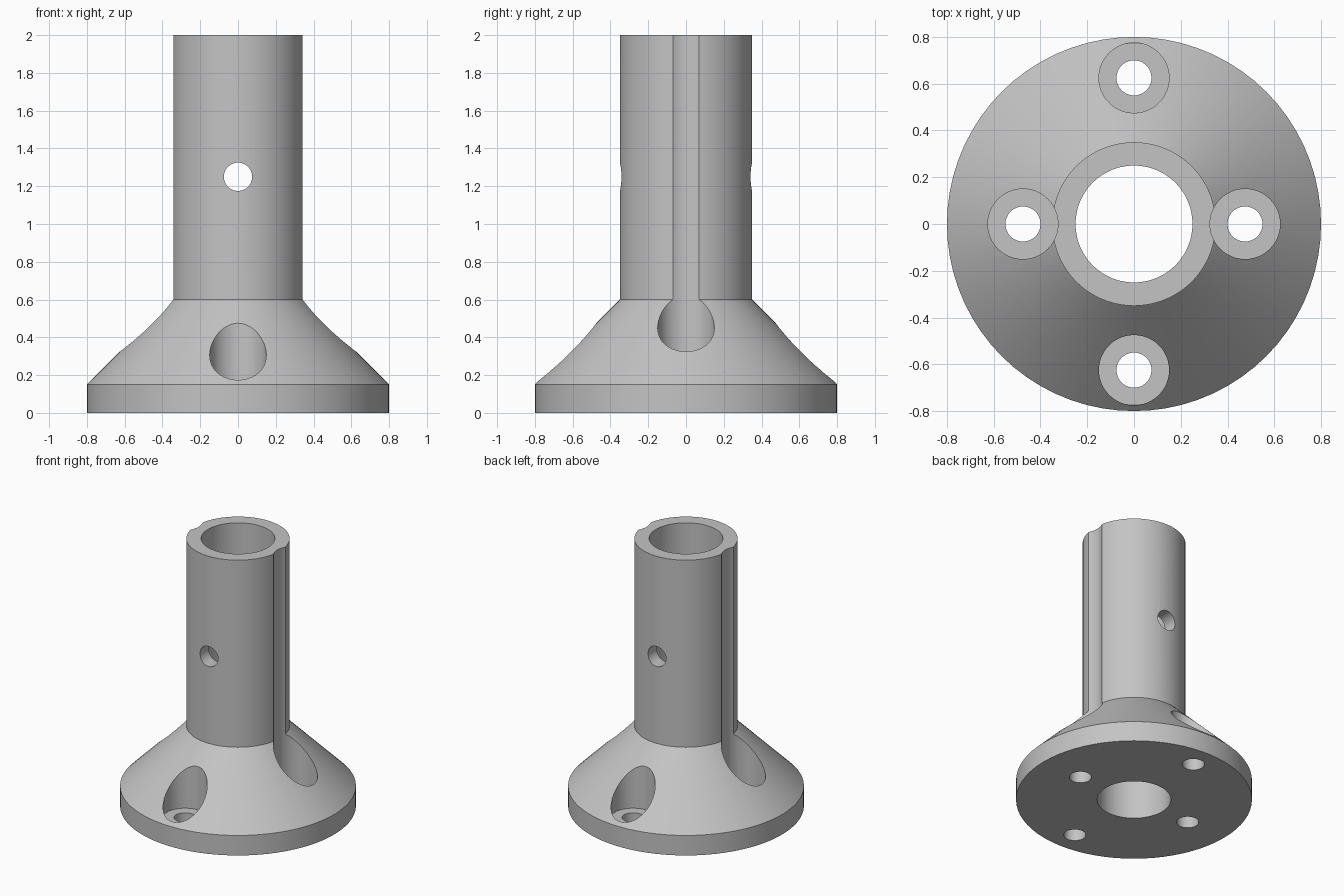
import bpy, bmesh, math
from mathutils import Matrix

cube = bpy.data.objects.get("Cube")
if cube:
    bpy.data.objects.remove(cube, do_unlink=True)

grey = bpy.data.materials.new("plain grey")
grey.use_nodes = True
grey.diffuse_color = (0.55, 0.55, 0.55, 1)
grey.node_tree.nodes["Principled BSDF"].inputs["Base Color"].default_value = (0.55, 0.55, 0.55, 1)


def lathe(name, profile, sides, matrix=Matrix(), closed=False):
    """Revolve (radius, height) points about z; cap both ends unless closed."""
    bm = bmesh.new()
    rings = [[bm.verts.new((r * math.cos(2 * math.pi * i / sides),
                            r * math.sin(2 * math.pi * i / sides), z))
              for i in range(sides)] for r, z in profile]
    pairs = list(zip(rings, rings[1:]))
    if closed:
        pairs.append((rings[-1], rings[0]))
    else:
        bm.faces.new(rings[0])
        bm.faces.new(rings[-1])
    for a, b in pairs:
        for i in range(sides):
            j = (i + 1) % sides
            bm.faces.new((a[i], a[j], b[j], b[i]))
    bm.transform(matrix)
    bmesh.ops.recalc_face_normals(bm, faces=bm.faces)
    mesh = bpy.data.meshes.new(name)
    bm.to_mesh(mesh)
    bm.free()
    mesh.materials.append(grey)
    obj = bpy.data.objects.new(name, mesh)
    bpy.context.collection.objects.link(obj)
    return obj


# Flanged tube: bore, disc rim, cone and upright pipe
body = lathe("flanged_tube", [(0.25, 0), (0.8, 0), (0.8, 0.15), (0.35, 0.6),
                              (0.35, 2), (0.25, 2)], 72, closed=True)

# Counterbored screw holes, open upward; the side pair also grooves the pipe
screw = [(0.075, -0.1), (0.075, 0.15), (0.15, 0.15), (0.15, 2.1)]
cutters = [lathe("screw_hole_cutter", screw, 48, Matrix.Translation((x, y, 0)))
           for x, y in ((0.475, 0), (-0.475, 0), (0, 0.625), (0, -0.625))]

# Cross pin hole through the pipe, front to back
cutters.append(lathe("pin_hole_cutter", [(0.075, -0.6), (0.075, 0.6)], 48,
                     Matrix.Translation((0, 0, 1.25)) @ Matrix.Rotation(math.pi / 2, 4, 'X')))

bpy.ops.object.select_all(action='DESELECT')
bpy.context.view_layer.objects.active = body
body.select_set(True)
for cutter in cutters:
    cutter.hide_render = True
    cut = body.modifiers.new("cut", 'BOOLEAN')
    cut.operation = 'DIFFERENCE'
    cut.solver = 'EXACT'
    cut.object = cutter
    bpy.ops.object.modifier_apply(modifier=cut.name)
    bpy.data.objects.remove(cutter, do_unlink=True)

bpy.ops.object.shade_smooth_by_angle(angle=math.radians(25))
